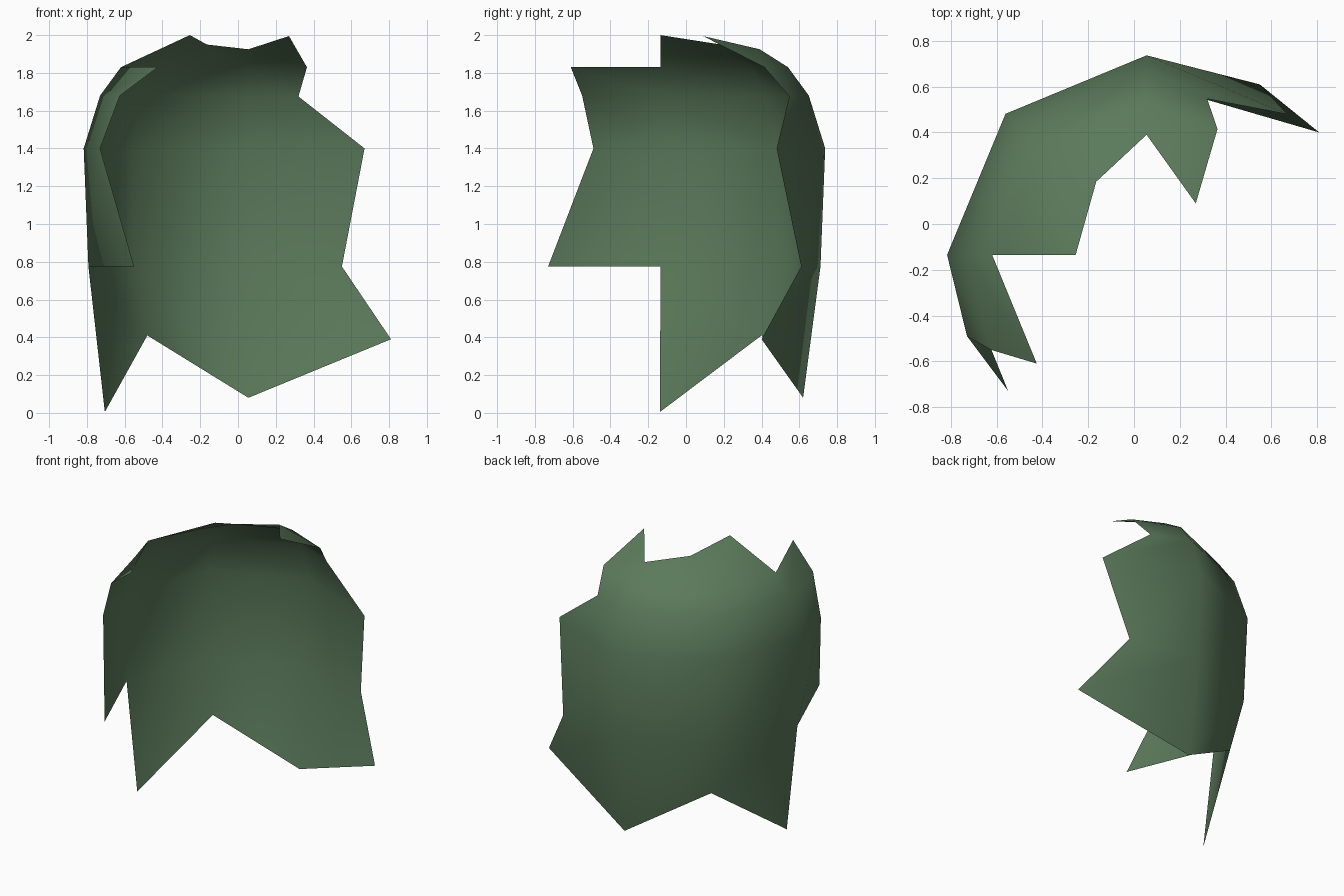
import bpy
import bmesh
from math import cos, sin, radians

cube = bpy.data.objects.get("Cube")
if cube:
    bpy.data.objects.remove(cube, do_unlink=True)

CENTRE_X, CENTRE_Y = 0.055, -0.135
# Dome profile as (radius, height), top to bottom
PROFILE = [(0.675, 1.83), (0.785, 1.68), (0.872, 1.4), (0.847, 0.775)]


def ring_points(angle):
    a = radians(angle)
    return [(CENTRE_X + r * cos(a), CENTRE_Y + r * sin(a), z) for r, z in PROFILE]


# Whole columns: the regular profile between a broken top tip and bottom tip
whole = [
    (180, (-0.255, -0.135, 2.0), (-0.705, -0.138, 0.005)),
    (135, (-0.165, 0.185, 1.95), (-0.48, 0.40, 0.41)),
    (90, (0.055, 0.39, 1.925), (0.055, 0.62, 0.08)),
]
# Torn front edge stops short of the top and bottom rows
front_edge = [None, (-0.425, -0.61, 1.83), (-0.625, -0.55, 1.68),
              (-0.73, -0.49, 1.4), (-0.55, -0.73, 0.775), None]
# Torn left edge runs the full height
left_edge = [(0.27, 0.09, 1.995), (0.365, 0.415, 1.83), (0.32, 0.547, 1.675),
             (0.67, 0.48, 1.4), (0.55, 0.61, 0.775), (0.81, 0.40, 0.39)]
columns = [front_edge]
columns += [[top] + ring_points(a) + [bottom] for a, top, bottom in whole]
columns.append(left_edge)

# Skin the columns into one open shell
bm = bmesh.new()
grid = [[bm.verts.new(p) if p else None for p in col] for col in columns]
for a, b in zip(grid, grid[1:]):
    for i in range(len(a) - 1):
        corners = (a[i], a[i + 1], b[i + 1], b[i])
        if all(corners):
            bm.faces.new(corners).smooth = True

# Point every face outwards
bm.normal_update()
inward = [f for f in bm.faces
          if f.normal.x * (f.calc_center_median().x - CENTRE_X)
          + f.normal.y * (f.calc_center_median().y - CENTRE_Y) < 0]
bmesh.ops.reverse_faces(bm, faces=inward)

mesh = bpy.data.meshes.new("broken_shell")
bm.to_mesh(mesh)
bm.free()
shell = bpy.data.objects.new("broken_shell", mesh)
bpy.context.collection.objects.link(shell)

# Dull green
green = bpy.data.materials.new("dull_green")
green.use_nodes = True
colour = (0.105, 0.195, 0.105, 1.0)
green.diffuse_color = colour
bsdf = green.node_tree.nodes["Principled BSDF"]
bsdf.inputs["Base Color"].default_value = colour
bsdf.inputs["Roughness"].default_value = 0.8
mesh.materials.append(green)
